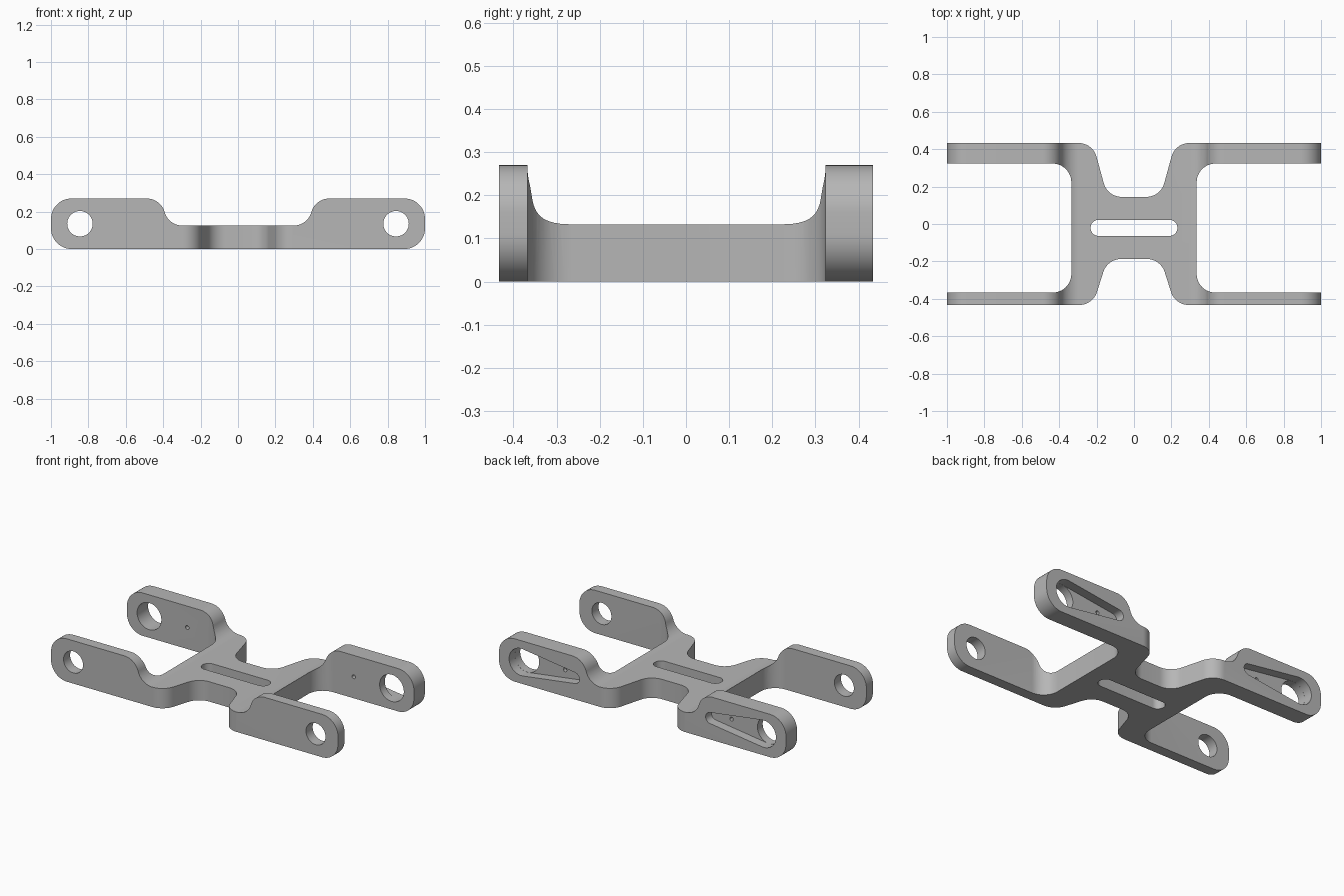
import bpy, bmesh, math
from mathutils import Vector

if "Cube" in bpy.data.objects:
    bpy.data.objects.remove(bpy.data.objects["Cube"])

metal = bpy.data.materials.new("satin grey metal")
metal.diffuse_color = (0.47, 0.47, 0.47, 1)
metal.use_nodes = True
metal.node_tree.nodes["Principled BSDF"].inputs["Base Color"].default_value = metal.diffuse_color


def rounded(corners, steps=12):
    """Round each (x, y, radius) corner of a closed polygon."""
    out = []
    n = len(corners)
    for i, (x, y, r) in enumerate(corners):
        p = Vector((x, y))
        if r == 0:
            out.append(p)
            continue
        a = (Vector(corners[i - 1][:2]) - p).normalized()
        b = (Vector(corners[(i + 1) % n][:2]) - p).normalized()
        half = a.angle(b) / 2
        centre = p + (a + b).normalized() * (r / math.sin(half))
        start = p + a * (r / math.tan(half)) - centre
        end = p + b * (r / math.tan(half)) - centre
        a0 = math.atan2(start.y, start.x)
        turn = math.atan2(start.x * end.y - start.y * end.x, start.dot(end))
        for k in range(steps + 1):
            t = a0 + turn * k / steps
            out.append(centre + r * Vector((math.cos(t), math.sin(t))))
    return out


def circle(x, z, r, n=48):
    return [Vector((x + r * math.cos(2 * math.pi * k / n),
                    z + r * math.sin(2 * math.pi * k / n))) for k in range(n)]


def mirrored(half):
    return half + [(-x, y, r) for x, y, r in reversed(half)]


def prism(name, outline, axis, lo, hi):
    """Extrude an outline along z (plan outline) or y (side outline)."""
    place = (lambda p, d: (p.x, p.y, d)) if axis == 'Z' else (lambda p, d: (p.x, d, p.y))
    bm = bmesh.new()
    low = [bm.verts.new(place(p, lo)) for p in outline]
    high = [bm.verts.new(place(p, hi)) for p in outline]
    bm.faces.new(low)
    bm.faces.new(high)
    n = len(outline)
    for i in range(n):
        j = (i + 1) % n
        bm.faces.new((low[i], low[j], high[j], high[i]))
    bmesh.ops.recalc_face_normals(bm, faces=bm.faces)
    mesh = bpy.data.meshes.new(name)
    bm.to_mesh(mesh)
    bm.free()
    mesh.materials.append(metal)
    obj = bpy.data.objects.new(name, mesh)
    bpy.context.collection.objects.link(obj)
    return obj


def combine(target, tool, operation='DIFFERENCE'):
    mod = target.modifiers.new("cut", 'BOOLEAN')
    mod.operation = operation
    mod.solver = 'EXACT'
    mod.object = tool
    bpy.context.view_layer.objects.active = target
    bpy.ops.object.modifier_apply(modifier=mod.name)
    bpy.data.objects.remove(tool)


# Plan shape: waisted centre plate with four arms
plan = mirrored([
    (0.142, 0.145, 0.1), (0.22, 0.433, 0.1), (1.2, 0.433, 0), (1.2, 0.323, 0),
    (0.335, 0.323, 0.1), (0.335, -0.367, 0.1), (1.2, -0.367, 0),
    (1.2, -0.433, 0), (0.22, -0.433, 0.1), (0.142, -0.187, 0.1)])
bracket = prism("bracket", rounded(plan), 'Z', -0.1, 0.5)

# Side shape: low centre, tall arms with rounded ends
side = mirrored([
    (0.372, 0.125, 0.0995), (0.413, 0.27, 0.0995),
    (1.0, 0.27, 0.11), (1.0, 0.0, 0.11)])
combine(bracket, prism("side_shape", rounded(side), 'Y', -0.6, 0.6), 'INTERSECT')

# Long slot in the centre plate
slot = mirrored([(0.232, 0.022, 0.0425), (0.232, -0.064, 0.0425)])
combine(bracket, prism("slot_cutter", rounded(slot), 'Z', -0.1, 0.3))

for s in (-1, 1):
    # Pivot holes: small in the front arms, large in the back arms
    combine(bracket, prism("front_hole", circle(s * 0.845, 0.135, 0.068), 'Y', -0.6, -0.2))
    # Tapered pocket on the outer face of the back arm
    cx, r = 0.845, 0.085
    tilt = math.asin((r - 0.035) / 0.4)
    pocket = []
    for k in range(25):
        t = -(math.pi / 2 + tilt) + (math.pi + 2 * tilt) * k / 24
        pocket.append(Vector((s * (cx + r * math.cos(t)), 0.135 + r * math.sin(t))))
    for k in range(13):
        t = math.pi / 2 + tilt + (math.pi - 2 * tilt) * k / 12
        pocket.append(Vector((s * (0.475 + 0.035 * math.cos(t)), 0.135 + 0.035 * math.sin(t))))
    combine(bracket, prism("pocket_cutter", pocket, 'Y', 0.375, 0.6))
    combine(bracket, prism("back_hole", circle(s * cx, 0.135, r - 0.0005), 'Y', 0.2, 0.6))
    # Small pin hole through the pocket floor
    combine(bracket, prism("pin_hole", circle(s * 0.58, 0.135, 0.012, 20), 'Y', 0.2, 0.6))

bpy.ops.object.select_all(action='DESELECT')
bracket.select_set(True)
bpy.context.view_layer.objects.active = bracket
bpy.ops.object.shade_smooth_by_angle(angle=math.radians(30))
